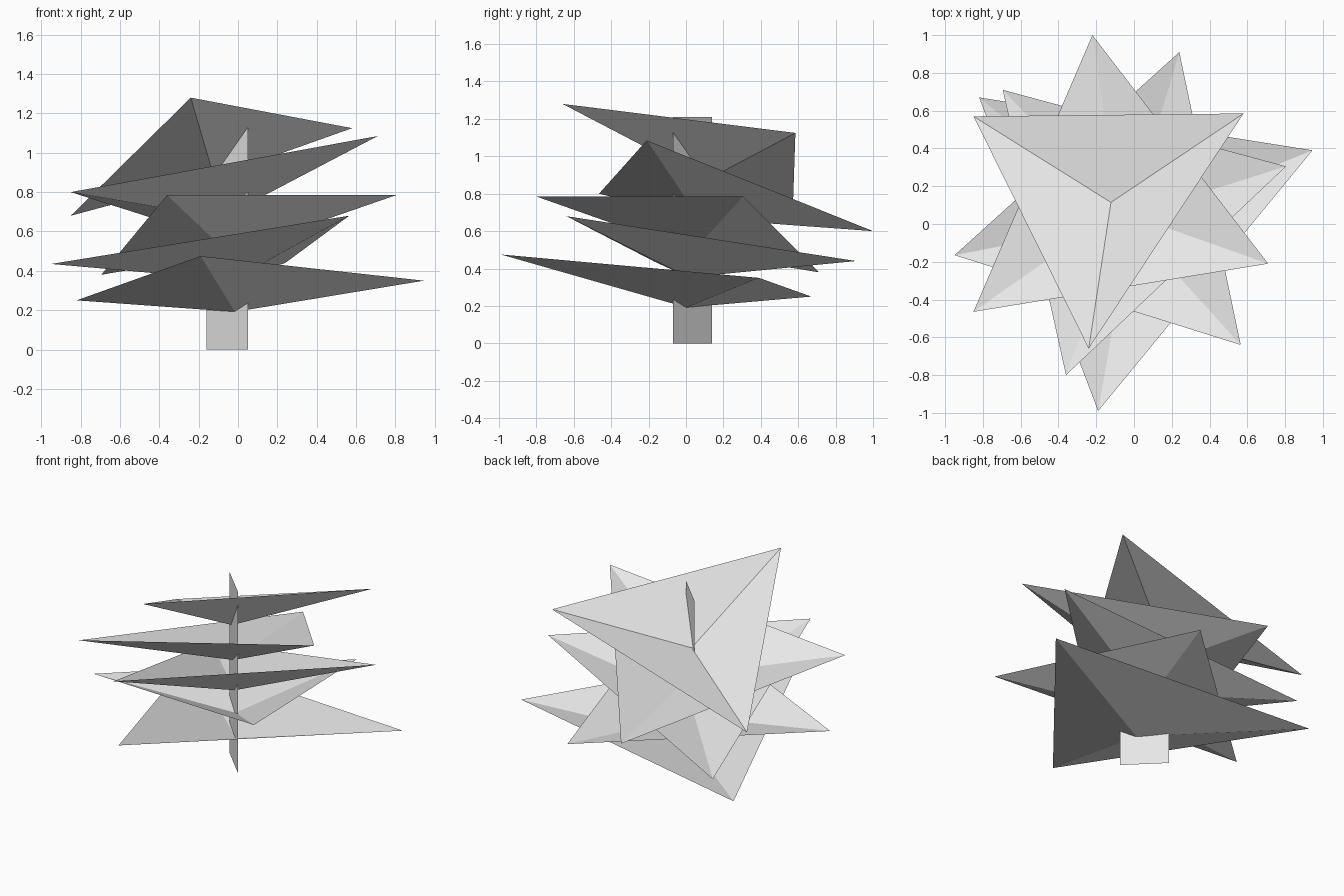
import bpy
from mathutils import Vector

cube = bpy.data.objects.get("Cube")
if cube:
    bpy.data.objects.remove(cube, do_unlink=True)

# One pale grey for the whole tree
grey = bpy.data.materials.new("pale_grey")
grey.use_nodes = True
color = (0.8, 0.8, 0.8, 1)
grey.diffuse_color = color
grey.node_tree.nodes["Principled BSDF"].inputs["Base Color"].default_value = color


def add_object(name, verts, faces):
    mesh = bpy.data.meshes.new(name)
    mesh.from_pydata(verts, [], faces)
    mesh.materials.append(grey)
    obj = bpy.data.objects.new(name, mesh)
    bpy.context.collection.objects.link(obj)
    return obj


def add_tier(name, corners, depth=0.168):
    """Open three-sided bowl whose tip sits below the middle of its rim."""
    a, b, c = [Vector(p) for p in corners]
    up = (b - a).cross(c - a).normalized()
    tip = (a + b + c) / 3 - up * depth
    add_object(name, [a, b, c, tip], [(1, 0, 3), (2, 1, 3), (0, 2, 3)])


# Trunk: a single upright sheet set diagonally
ends = [(-0.16, 0.14), (0.05, -0.07)]
height = 1.21
trunk = [(x, y, 0) for x, y in ends] + [(x, y, height) for x, y in reversed(ends)]
add_object("trunk", trunk, [(0, 1, 2, 3)])

# Foliage: tilted bowls from the lowest to the top, rims counterclockwise
rims = {
    "lowest_tier": [(-0.82, 0.67, 0.25), (-0.19, -0.99, 0.475), (0.945, 0.39, 0.35)],
    "second_tier": [(0.565, -0.64, 0.68), (0.24, 0.91, 0.44), (-0.95, -0.165, 0.435)],
    "middle_tier": [(-0.36, -0.8, 0.785), (0.805, 0.305, 0.785), (-0.695, 0.71, 0.38)],
    "fourth_tier": [(0.71, -0.21, 1.085), (-0.22, 1.0, 0.6), (-0.85, -0.465, 0.8)],
    "top_tier": [(-0.85, 0.57, 0.68), (-0.24, -0.66, 1.28), (0.58, 0.585, 1.125)],
}
for name, corners in rims.items():
    add_tier(name, corners)
